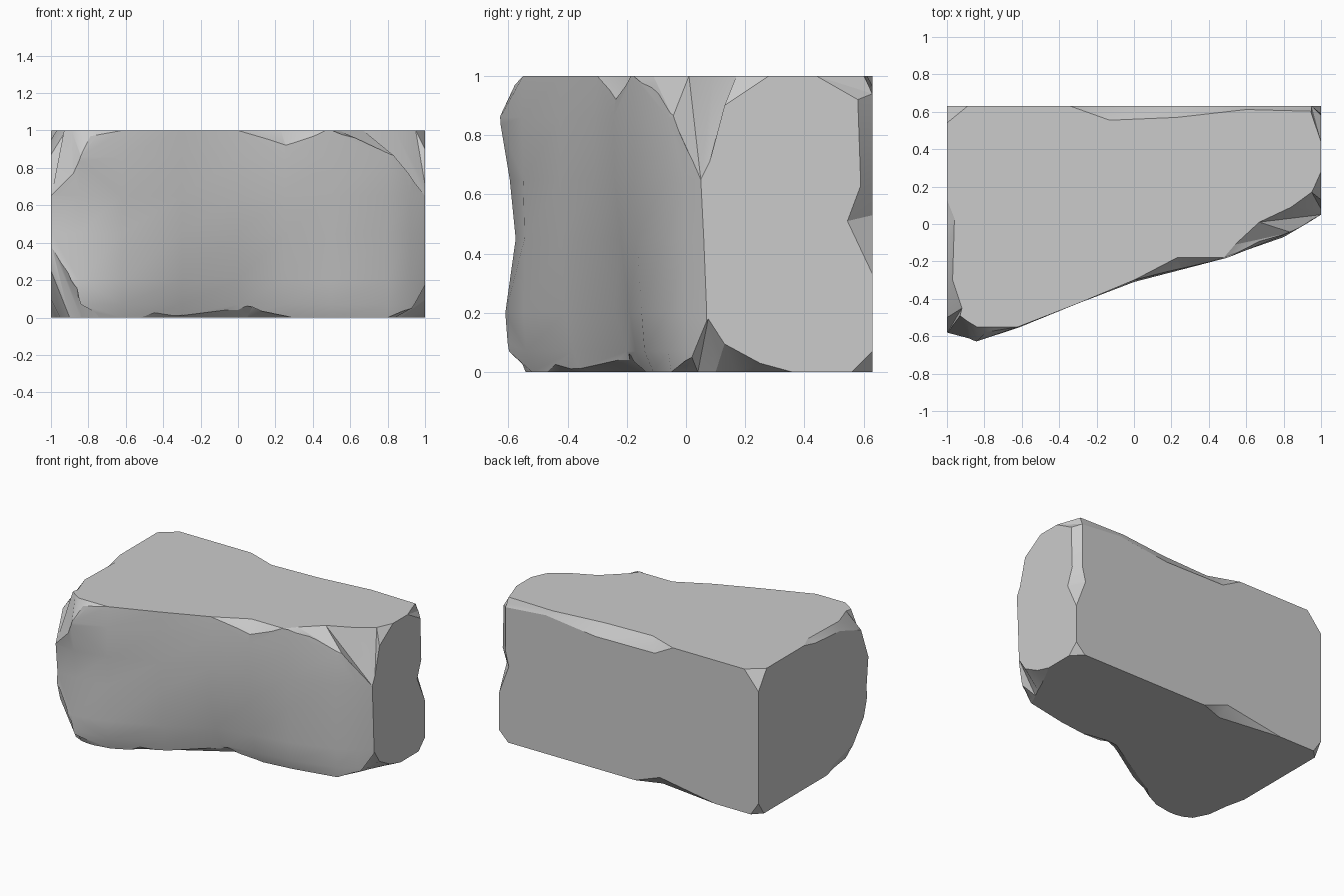
import bpy, bmesh

if "Cube" in bpy.data.objects:
    bpy.data.objects.remove(bpy.data.objects["Cube"])

# Front surface: depth y sampled at columns (x) and rows (z)
XS = [-1, -.85, -.62, -.3, 0, .25, .5, .8, .92, 1]
ROWS = {
    0:   [-.55, -.56, -.52, -.36, -.18, -.14, -.11, -.05, .02, .08],
    .07: [-.58, -.60, -.54, -.38, -.20, -.17, -.14, -.06, .01, .07],
    .2:  [-.58, -.61, -.55, -.41, -.24, -.19, -.15, -.065, 0, .07],
    .45: [-.56, -.575, -.545, -.42, -.30, -.22, -.165, -.07, 0, .06],
    .65: [-.58, -.595, -.55, -.425, -.31, -.24, -.175, -.07, 0, .05],
    .86: [-.60, -.63, -.555, -.425, -.31, -.245, -.175, -.06, 0, .06],
    1:   [-.57, -.57, -.55, -.425, -.30, -.23, -.18, -.03, .03, .10],
}
BACK = .63


def make_object(name, bm):
    bmesh.ops.recalc_face_normals(bm, faces=bm.faces)
    mesh = bpy.data.meshes.new(name)
    bm.to_mesh(mesh)
    bm.free()
    obj = bpy.data.objects.new(name, mesh)
    bpy.context.collection.objects.link(obj)
    return obj


# Stone block: worn front grid closed by flat sides and back
bm = bmesh.new()
grid = [[bm.verts.new((x, y, z)) for x, y in zip(XS, ys)] for z, ys in ROWS.items()]
for low, high in zip(grid, grid[1:]):
    for i in range(len(XS) - 1):
        bm.faces.new((low[i], low[i + 1], high[i + 1], high[i]))
bl, br, tr, tl = [bm.verts.new((x, BACK, z)) for x, z in ((-1, 0), (1, 0), (1, 1), (-1, 1))]
bm.faces.new(grid[0] + [br, bl])
bm.faces.new(grid[-1] + [tr, tl])
bm.faces.new([row[0] for row in grid] + [tl, bl])
bm.faces.new([row[-1] for row in grid] + [tr, br])
bm.faces.new((bl, br, tr, tl))
stone = make_object("stone_block", bm)


# Chip: cut away everything between a strip (edge a to edge b) and an outside apex
def chip(name, a, b, apex):
    cone = bmesh.new()
    va = [cone.verts.new(p) for p in a]
    vb = [cone.verts.new(p) for p in b]
    tip = cone.verts.new(apex)
    for i in range(len(a) - 1):
        cone.faces.new((va[i], va[i + 1], vb[i + 1]))
        cone.faces.new((va[i], vb[i + 1], vb[i]))
    for e in [e for e in cone.edges if len(e.link_faces) == 1]:
        cone.faces.new((*e.verts, tip))
    bmesh.ops.remove_doubles(cone, verts=cone.verts, dist=1e-5)
    cutter = make_object(name, cone)
    cutter.hide_render = True
    mod = stone.modifiers.new(name, 'BOOLEAN')
    mod.operation, mod.solver, mod.object = 'DIFFERENCE', 'EXACT', cutter
    bpy.context.view_layer.objects.active = stone
    bpy.ops.object.modifier_apply(modifier=name)
    bpy.data.objects.remove(cutter)


def flat(z, *pts):
    return [(x, y, z) for x, y in pts]


# Front corners
chip("front_top_left",
     flat(1, (-1, .13), (-.96, .03), (-.97, -.3), (-.92, -.45), (-.93, -.49),
          (-.89, -.52), (-.84, -.55), (-.75, -.55), (-.62, -.55)),
     [(-1, .13, 1), (-1, 0, .97), (-1, -.27, .95), (-1, -.5, .87), (-1, -.585, .64),
      (-.88, -.62, .75), (-.84, -.63, .86), (-.75, -.6, .945), (-.62, -.55, 1)],
     (-1.3, -.9, 1.3))
chip("front_bottom_left",
     flat(0, (-1, -.12), (-.97, -.25), (-.95, -.4), (-.9, -.5), (-.84, -.53),
          (-.79, -.54), (-.74, -.54)),
     [(-1, -.12, 0), (-1, -.19, .05), (-1, -.41, .1), (-1, -.53, .25), (-1, -.57, .39),
      (-.86, -.605, .16), (-.74, -.54, 0)], (-1.3, -.9, -.3))
chip("front_bottom_right",
     flat(0, (.8, -.05), (.82, 0), (.84, .04), (.87, .1), (.9, .17), (.95, .27), (1, .36)),
     [(.8, -.05, 0), (.89, 0, .04), (.93, .02, .05), (1, .075, .18), (1, .13, .095),
      (1, .25, .03), (1, .36, 0)], (1.3, -.4, -.3))
chip("front_top_right",
     flat(1, (.48, -.18), (.54, -.11), (.67, .01), (.84, .09), (.95, .17), (.96, .19), (1, .28)),
     [(.48, -.18, 1), (.65, -.115, .95), (.84, -.045, .86), (1, .05, .65), (1, .08, .71),
      (1, .13, .9), (1, .28, 1)], (1.3, -.4, 1.3))
chip("front_top_notch", flat(1, (0, -.3), (.23, -.18), (.48, -.18)),
     [(0, -.3, 1), (.26, -.245, .91), (.48, -.18, 1)], (.1, -.6, 1.3))
chip("front_bottom_edge",
     flat(0, (-.52, -.47), (-.44, -.4), (-.3, -.32), (.05, -.11), (.13, -.1), (.3, -.12)),
     [(-.52, -.47, 0), (-.45, -.47, .045), (-.28, -.38, .02), (.08, -.175, .065),
      (.13, -.165, .04), (.3, -.13, 0)], (-.1, -.8, -.4))

# Back edges and corners
chip("back_top_left", [(-.89, .63, 1), (-1, .54, 1)], [(-.89, .63, 1), (-1, .63, .87)],
     (-1.3, .9, 1.3))
chip("back_top_edge",
     flat(1, (-.34, .63), (-.13, .555), (.23, .57), (.6, .612), (1.05, .6)),
     [(-.34, .63, 1), (-.2, .63, .925), (.26, .63, .92), (.64, .63, .965), (1.05, .63, .93)],
     (.3, .9, 1.3))
chip("back_right_edge",
     [(1, .44, 1), (1, .58, .92), (1, .59, .63), (1, .545, .51), (1, .63, .33)],
     [(.945, .6, 1), (.95, .63, .94), (.95, .63, .63), (.925, .63, .53), (1, .63, .33)],
     (1.3, .9, 1.1))
chip("back_bottom_right", [(1, .56, 0), (.93, .63, 0)], [(1, .56, 0), (1, .63, .07)],
     (1.3, .9, -.3))
chip("back_bottom_left", [(-1, .57, 0), (-.94, .63, 0)], [(-1, .57, 0), (-1, .63, .09)],
     (-1.3, .9, -.3))
chip("back_bottom_edge", flat(0, (-.05, .63), (-.22, .57), (-.67, .63)),
     [(-.05, .63, 0), (-.24, .63, .07), (-.67, .63, 0)], (-.3, .9, -.3))

# Smooth the worn front, keep cut edges crisp and the sawn sides flat
stone.select_set(True)
bpy.context.view_layer.objects.active = stone
bpy.ops.object.shade_smooth_by_angle(angle=.45)
for face in stone.data.polygons:
    if max(abs(c) for c in face.normal) > .9999:
        face.use_smooth = False
